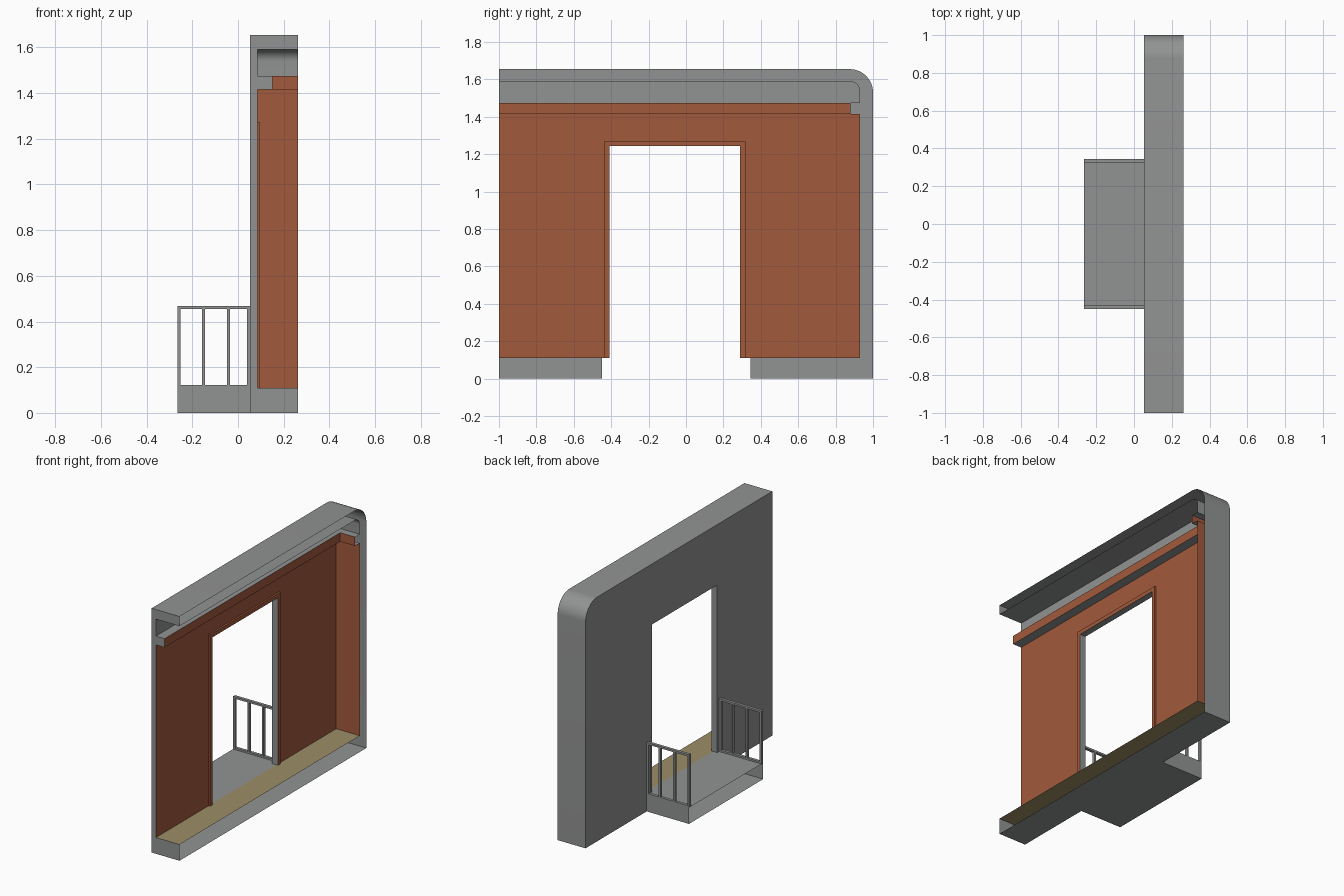
import bpy, bmesh, math
from mathutils import Vector

if "Cube" in bpy.data.objects:
    bpy.data.objects.remove(bpy.data.objects["Cube"])

def material(name, rgb):
    m = bpy.data.materials.new(name)
    m.diffuse_color = (*rgb, 1)
    m.use_nodes = True
    m.node_tree.nodes["Principled BSDF"].inputs["Base Color"].default_value = m.diffuse_color
    return m

GRAY = material("gray plaster", (0.285, 0.29, 0.29))
RUST = material("rust orange paint", (0.36, 0.10, 0.045))
TAN = material("tan floor", (0.34, 0.27, 0.135))

XO, XI, XF = 0.053, 0.085, 0.262      # outer face, inner face, open edge
Y0, YI = -1.0, 0.93                   # cut end, inner end wall
FLOOR, LOW, HIGH, CEIL, TOP = 0.11, 1.415, 1.475, 1.59, 1.655
D0, D1, DT = -0.41, 0.29, 1.245       # door opening
B0, B1, BX = -0.45, 0.345, -0.264     # balcony

def make(name, faces, mat, ref, away=False):
    """Flat faces from point lists, turned toward (or away from) a point."""
    bm = bmesh.new()
    for pts in faces:
        bm.faces.new([bm.verts.new(p) for p in pts])
    bmesh.ops.remove_doubles(bm, verts=bm.verts, dist=1e-5)
    bm.normal_update()
    for f in bm.faces:
        side = f.normal.dot(Vector(ref) - f.calc_center_median())
        if (side < 0) != away:
            f.normal_flip()
    me = bpy.data.meshes.new(name)
    bm.to_mesh(me)
    bm.free()
    me.materials.append(mat)
    ob = bpy.data.objects.new(name, me)
    bpy.context.collection.objects.link(ob)
    return ob

def at_x(x, pts):
    return [(x, y, z) for y, z in pts]

def strip(pts, xa, xb):
    """Quads from a y-z path swept along x."""
    return [[(xa, *p), (xb, *p), (xb, *q), (xa, *q)] for p, q in zip(pts, pts[1:])]

def arc(y, z, r, n=12):
    """Rounded top corner, from the end wall up to the roof."""
    return [(y - r + r * math.cos(a), z - r + r * math.sin(a))
            for a in (i * math.pi / 2 / n for i in range(n + 1))]

def smooth(ob):
    bpy.ops.object.select_all(action='DESELECT')
    ob.select_set(True)
    bpy.context.view_layer.objects.active = ob
    bpy.ops.object.shade_smooth_by_angle(angle=math.radians(30))

MID, INSIDE = (0.16, 0, 0.8), (0.6, 0, 0.8)
outer_arc, inner_arc = arc(1, TOP, 0.125), arc(YI, CEIL, 0.05)
door = [(D0, FLOOR), (D0, DT), (D1, DT), (D1, FLOOR)]

# Outer shell: underside, end wall, rounded corner and roof
smooth(make("outer_shell", strip([(Y0, 0), (1, 0)] + outer_arc + [(Y0, TOP)], XO, XF),
            GRAY, MID, away=True))
# Outer facade with door opening and gap into the balcony base
make("facade", [at_x(XO, [(Y0, 0), (B0, 0), (B0, FLOOR)] + door +
     [(B1, FLOOR), (B1, 0), (1, 0)] + outer_arc + [(Y0, TOP)])], GRAY, INSIDE, away=True)
# Cut end, a C-shaped section
make("section_end", [[(x, Y0, z) for x, z in [
    (XO, 0), (XF, 0), (XF, FLOOR), (XI, FLOOR), (XI, LOW), (0.15, LOW), (0.15, HIGH),
    (XI, HIGH), (XI, CEIL), (XF, CEIL), (XF, TOP), (XO, TOP)]]], GRAY, (0, -3, 0.8))

# Room lining
make("floor", strip([(Y0, FLOOR), (YI, FLOOR)], XI, XF), TAN, INSIDE)
make("inner_wall", [at_x(XI, [(Y0, FLOOR)] + door +
     [(YI, FLOOR), (YI, LOW), (Y0, LOW)])] +
     strip([(YI, FLOOR), (YI, LOW)], XI, XF), RUST, INSIDE)
cove = [(YI, HIGH)] + inner_arc + [(Y0, CEIL)]
smooth(make("ceiling_cove", strip(cove, XI, XF) +
            [at_x(XI, [(Y0, HIGH)] + cove)], GRAY, INSIDE))

# Cornice ledge running round the corner
LX, LY = 0.15, 0.88
ell = [(XI, Y0), (LX, Y0), (LX, LY), (XF, LY), (XF, YI), (XI, YI)]
make("ledge_top_and_underside", [[(x, y, z) for x, y in ell] for z in (LOW, HIGH)],
     GRAY, (0.15, 0, (LOW + HIGH) / 2), away=True)
make("ledge_face", [at_x(LX, [(Y0, LOW), (LY, LOW), (LY, HIGH), (Y0, HIGH)])] +
     strip([(LY, LOW), (LY, HIGH)], LX, XF), RUST, INSIDE)

# Door frame: raised rust trim, gray jambs
FX, w = 0.097, 0.027
rim = [(D0 - w, FLOOR), (D0 - w, DT + w), (D1 + w, DT + w), (D1 + w, FLOOR)]
make("door_trim_face", [at_x(FX, door + rim[::-1])], RUST, INSIDE)
make("door_trim_edge", strip(rim, XI, FX), RUST, (0.09, -0.06, 0.6), away=True)
make("door_jamb", strip(door, XO, FX), GRAY, (0.07, -0.06, 0.6))

# Balcony base, open at its far end, running into the doorway
make("balcony_base", strip([(B0, 0), (B1, 0), (B1, FLOOR), (B0, FLOOR), (B0, 0)], BX, XO),
     GRAY, (-0.1, -0.05, 0.05), away=True)
make("door_sill", strip([(D0, FLOOR), (D1, FLOOR)], XO, XI), GRAY, INSIDE)

# Railings
def railing(name, ya, yb):
    bm = bmesh.new()
    bars = [(BX, XO, FLOOR, 0.122), (BX, XO, 0.455, 0.468)]
    bars += [(x, x + 0.013, 0.122, 0.455) for x in (BX, -0.158, -0.049, XO - 0.013)]
    for xa, xb, za, zb in bars:
        vs = bmesh.ops.create_cube(bm, size=1)["verts"]
        bmesh.ops.scale(bm, vec=(xb - xa, yb - ya, zb - za), verts=vs)
        bmesh.ops.translate(bm, vec=((xa + xb) / 2, (ya + yb) / 2, (za + zb) / 2), verts=vs)
    me = bpy.data.meshes.new(name)
    bm.to_mesh(me)
    bm.free()
    me.materials.append(GRAY)
    bpy.context.collection.objects.link(bpy.data.objects.new(name, me))

railing("railing_near", B0, B0 + 0.02)
railing("railing_far", B1 - 0.02, B1)
